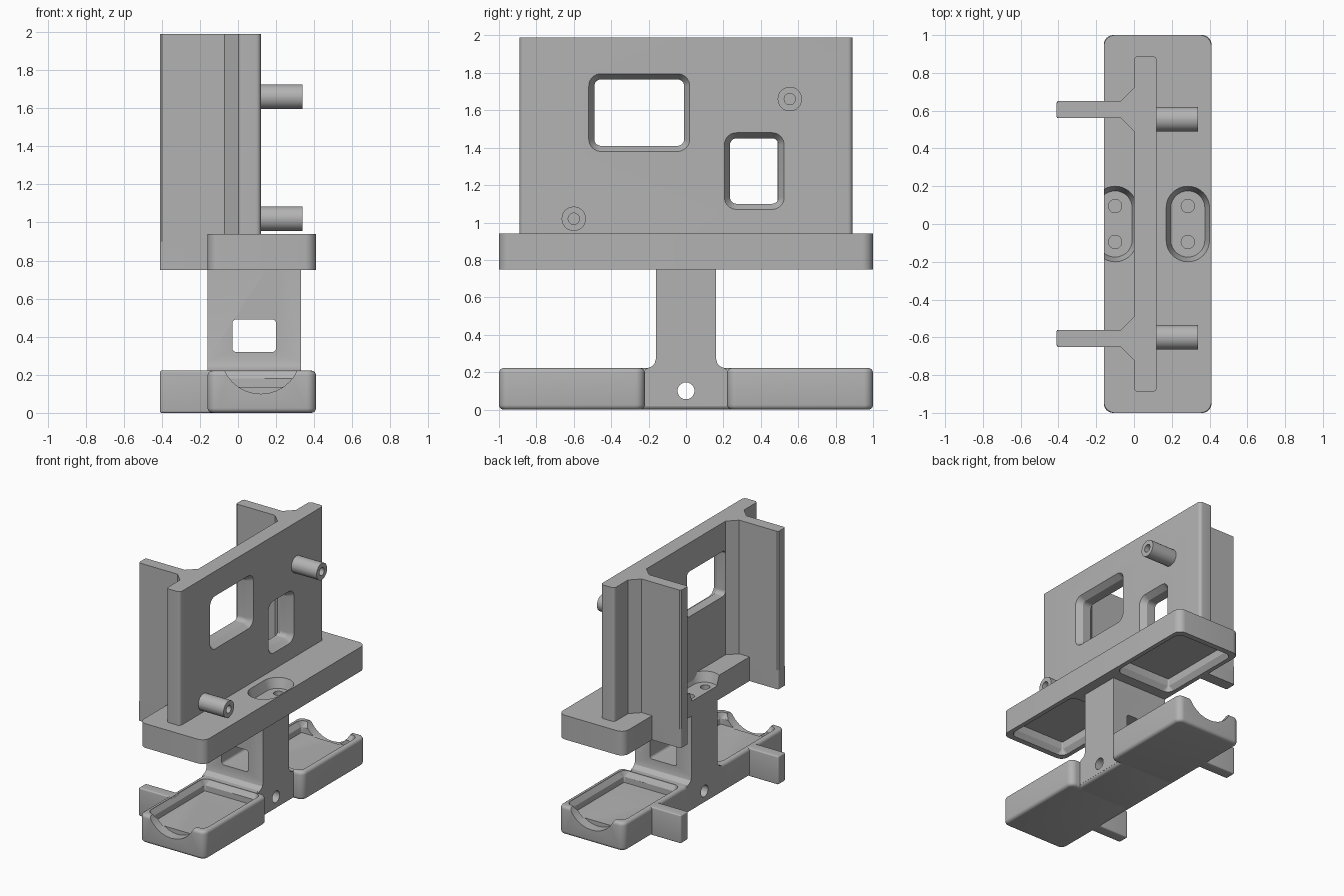
import bpy, bmesh, math

cube = bpy.data.objects.get("Cube")
if cube:
    bpy.data.objects.remove(cube, do_unlink=True)

grey = bpy.data.materials.new("plain_grey")
grey.use_nodes = True
grey.diffuse_color = (0.45, 0.45, 0.45, 1)
grey.node_tree.nodes["Principled BSDF"].inputs["Base Color"].default_value = (0.45, 0.45, 0.45, 1)


def rect(a0, a1, b0, b1, r=0.005, inset=0.0, steps=8):
    """Rounded rectangle outline; also makes slots and circles."""
    a0, a1, b0, b1 = a0 + inset, a1 - inset, b0 + inset, b1 - inset
    r = max(min(r - inset, (a1 - a0) / 2 - 0.0005, (b1 - b0) / 2 - 0.0005), 0.004)
    corners = [(a1 - r, b1 - r), (a0 + r, b1 - r), (a0 + r, b0 + r), (a1 - r, b0 + r)]
    pts = []
    for q, (ca, cb) in enumerate(corners):
        for i in range(steps + 1):
            t = (q + i / steps) * math.pi / 2
            pts.append((ca + r * math.cos(t), cb + r * math.sin(t)))
    return pts


def circle(a, b, r):
    return rect(a - r, a + r, b - r, b + r, r)


def loft(name, axis, sections):
    """Join outlines placed along an axis into a closed solid."""
    place = {"x": lambda p, a, b: (p, a, b),
             "y": lambda p, a, b: (a, p, b),
             "z": lambda p, a, b: (a, b, p)}[axis]
    bm = bmesh.new()
    rings = [[bm.verts.new(place(pos, a, b)) for a, b in pts] for pos, pts in sections]
    for low, high in zip(rings, rings[1:]):
        for i in range(len(low)):
            j = (i + 1) % len(low)
            bm.faces.new((low[i], low[j], high[j], high[i]))
    bm.faces.new(rings[0])
    bm.faces.new(rings[-1])
    bmesh.ops.recalc_face_normals(bm, faces=bm.faces)
    mesh = bpy.data.meshes.new(name)
    bm.to_mesh(mesh)
    bm.free()
    mesh.materials.append(grey)
    obj = bpy.data.objects.new(name, mesh)
    bpy.context.collection.objects.link(obj)
    return obj


def prism(name, axis, lo, hi, pts):
    return loft(name, axis, [(lo, pts), (hi, pts)])


def soft_block(name, lo, hi, bounds, r, soft):
    """Upright block with rounded corners and rounded top and bottom rims."""
    sections = []
    angles = [i * math.pi / 8 for i in range(5)]
    for t in angles:
        sections.append((lo + soft * (1 - math.sin(t)), rect(*bounds, r, soft * (1 - math.cos(t)))))
    sections.reverse()
    for t in angles:
        sections.append((hi - soft * (1 - math.sin(t)), rect(*bounds, r, soft * (1 - math.cos(t)))))
    return loft(name, "z", sections)


def cut(obj, cutters):
    bpy.context.view_layer.objects.active = obj
    for c in cutters:
        c.hide_render = True
        mod = obj.modifiers.new("cut", "BOOLEAN")
        mod.operation, mod.solver, mod.object = "DIFFERENCE", "EXACT", c
        bpy.ops.object.modifier_apply(modifier=mod.name)


parts, helpers = [], []


def part(obj):
    parts.append(obj)
    return obj


def cutter(obj):
    helpers.append(obj)
    return obj


# Upright panel with two chamfered windows
panel = part(prism("panel", "z", 0.85, 1.99, rect(0, 0.12, -0.89, 0.89, 0.025)))
for bounds in [(-0.49, -0.01, 1.41, 1.765), (0.235, 0.495, 1.10, 1.45)]:
    hole = rect(*bounds, 0.035)
    wide = rect(*bounds, 0.035, -0.03)
    cut(panel, [cutter(loft("window_cutter", "x", [(-0.1, hole), (0.075, hole), (0.12, wide), (0.2, wide)]))])

# Hollow standoff posts
for y, z in [(0.555, 1.66), (-0.6, 1.02)]:
    post = part(prism("post", "x", 0.1, 0.34, circle(y, z, 0.065)))
    cut(post, [cutter(prism("post_bore", "x", 0.15, 0.4, circle(y, z, 0.03)))])

# Shelf with two pockets underneath
shelf = part(prism("shelf", "z", 0.75, 0.94, rect(-0.16, 0.41, -1, 1, 0.06)))

# Neck with filleted foot and a cross window
foot = [(0.22, 0.02), (0.22, 0.21), (0.205, 0.222), (0.183, 0.23), (0.168, 0.245), (0.16, 0.275), (0.16, 0.88)]
neck = part(prism("neck", "x", -0.16, 0.33, foot + [(-y, z) for y, z in reversed(foot)]))
cut(neck, [cutter(prism("neck_window", "y", -0.5, 0.5, rect(-0.03, 0.2, 0.32, 0.49, 0.02)))])

# Base bridge between the trays
bridge = part(soft_block("base_bridge", 0, 0.222, (-0.16, 0.33, -0.3, 0.3), 0.03, 0.025))

# Cross bore through the foot
bore = cutter(prism("foot_bore", "x", -0.5, 0.6, circle(0, 0.1, 0.045)))
cut(neck, [bore])
cut(bridge, [bore])

# Recessed screw slots and their holes
for x in (-0.1, 0.285):
    slot = (x - 0.09, x + 0.09, -0.175, 0.175)
    narrow, wide = rect(*slot, 0.09), rect(*slot, 0.115, -0.025)
    tools = [cutter(loft("slot_cutter", "z", [(0.865, narrow), (0.94, wide), (1.0, wide)]))]
    for y in (-0.095, 0.095):
        tools.append(cutter(prism("screw_hole", "z", 0.6, 1.0, circle(x, y, 0.035))))
    cut(shelf, tools)
    cut(neck, tools)

for side in (-1, 1):
    def span(lo, hi):
        return sorted((side * lo, side * hi))

    # Pocket shape shared by the shelf and the tray
    pocket = (-0.1, 0.35, *span(0.27, 0.93))
    inner, outer = rect(*pocket, 0.01), rect(*pocket, 0.03, -0.025)
    cut(shelf, [cutter(loft("shelf_pocket", "z", [(0.7, outer), (0.755, outer), (0.79, inner), (0.85, inner)]))])

    # Base tray with a scooped end wall
    tray = part(soft_block("tray", 0, 0.222, (-0.16, 0.41, *span(0.22, 1)), 0.05, 0.025))
    tray_pocket = cutter(loft("tray_pocket", "z", [(0.135, inner), (0.18, inner), (0.215, outer), (0.3, outer)]))
    scoop = cutter(prism("end_scoop", "y", *span(0.92, 1.1), circle(0.12, 0.31, 0.21)))
    cut(tray, [tray_pocket, scoop])
    cut(bridge, [tray_pocket])

    # Flared rear fin, its lower end, and the matching base fin
    y = side * 0.605
    half = [(0.02, 0.115), (0, 0.115), (-0.07, 0.045), (-0.4, 0.045), (-0.41, 0.035)]
    outline = [(x, y + d) for x, d in half] + [(x, y - d) for x, d in reversed(half)]
    part(prism("fin", "z", 0.86, 1.99, outline))
    part(prism("fin_lower", "z", 0.75, 0.9, rect(-0.41, -0.13, y - 0.045, y + 0.045, 0.01)))
    part(soft_block("base_fin", 0, 0.222, (-0.41, -0.12, y - 0.045, y + 0.045), 0.012, 0.01))

# Remove the cutters and smooth the rounded surfaces
for h in helpers:
    bpy.data.objects.remove(h, do_unlink=True)
bpy.ops.object.select_all(action="DESELECT")
for p in parts:
    p.select_set(True)
bpy.context.view_layer.objects.active = parts[0]
bpy.ops.object.shade_smooth_by_angle(angle=math.radians(30))
